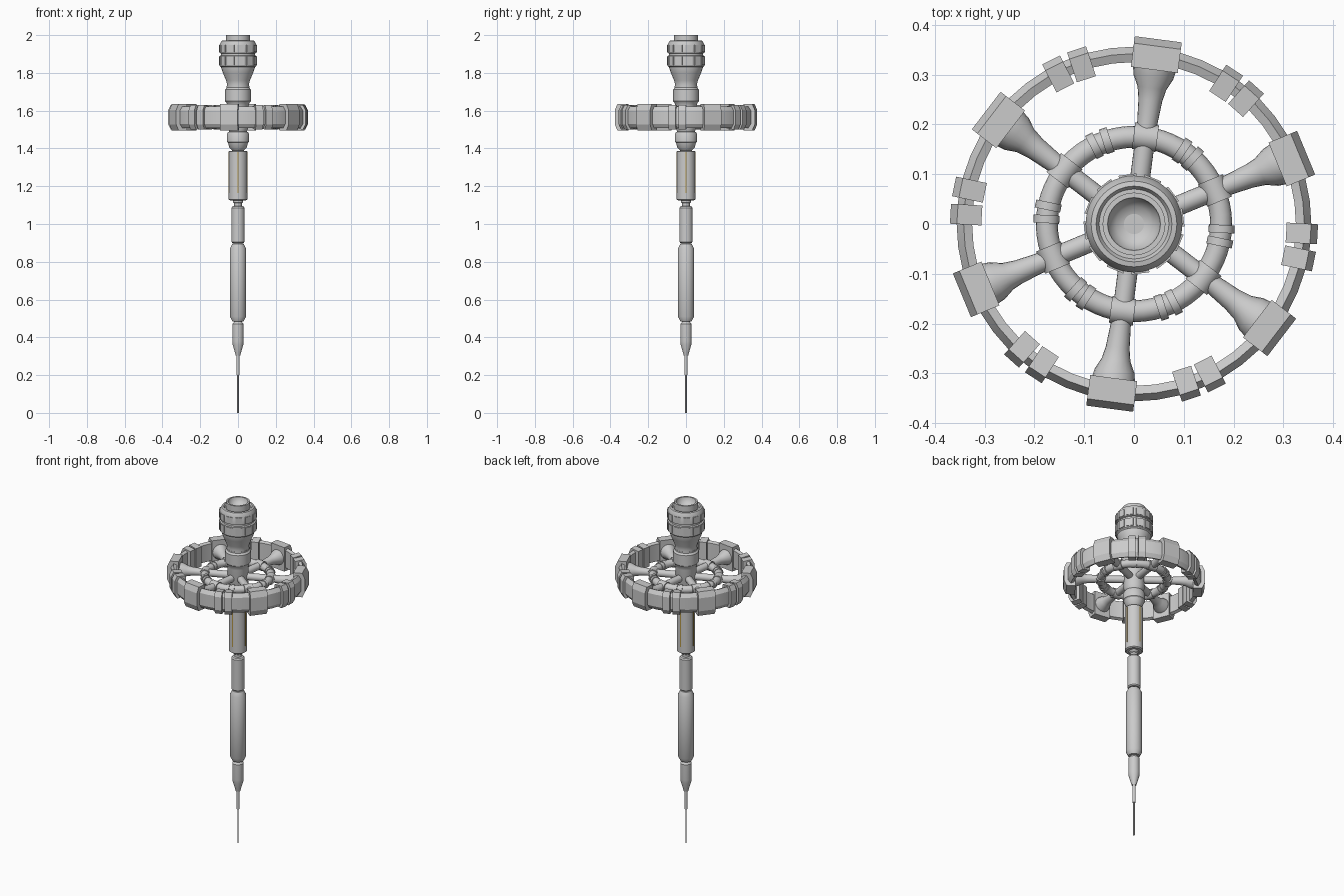
import bpy
import bmesh
from math import cos, sin, pi, radians
from mathutils import Matrix

old = bpy.data.objects.get("Cube")
if old:
    bpy.data.objects.remove(old)


def material(name, rgb):
    m = bpy.data.materials.new(name)
    m.use_nodes = True
    m.diffuse_color = (*rgb, 1)
    m.node_tree.nodes["Principled BSDF"].inputs["Base Color"].default_value = (*rgb, 1)
    return m


HULL = material("hull grey", (0.6, 0.6, 0.6))
GOLD = material("window gold", (0.45, 0.3, 0.06))
RING_Z = 1.565


def finish(name, bm, mat=HULL, smooth=True):
    bmesh.ops.remove_doubles(bm, verts=bm.verts, dist=1e-5)
    bmesh.ops.recalc_face_normals(bm, faces=bm.faces)
    mesh = bpy.data.meshes.new(name)
    bm.to_mesh(mesh)
    bm.free()
    mesh.materials.append(mat)
    ob = bpy.data.objects.new(name, mesh)
    bpy.context.collection.objects.link(ob)
    if smooth:
        bpy.ops.object.select_all(action='DESELECT')
        ob.select_set(True)
        bpy.context.view_layer.objects.active = ob
        bpy.ops.object.shade_smooth_by_angle(angle=radians(32))
    return ob


def lathe(name, profile, segs=32, closed=False, matrix=Matrix(), bm=None):
    """Revolve (radius, height) points around the z axis."""
    own = bm is None
    bm = bm or bmesh.new()
    rings = [[bm.verts.new(matrix @ Matrix.Rotation(2 * pi * i / segs, 4, 'Z')
                           @ Matrix.Translation((r, 0, z)).translation)
              for i in range(segs)] for r, z in profile]
    pairs = list(zip(rings, rings[1:]))
    if closed:
        pairs.append((rings[-1], rings[0]))
    for a, b in pairs:
        for i in range(segs):
            j = (i + 1) % segs
            bm.faces.new((a[i], a[j], b[j], b[i]))
    if not closed:
        bm.faces.new(rings[0])
        bm.faces.new(rings[-1])
    if own:
        return finish(name, bm)


def block(bm, profile, width, matrix):
    """Extrude a (radius, height) outline sideways along the tangent."""
    sides = [[bm.verts.new(matrix @ Matrix.Translation((r, s * width / 2, z)).translation)
              for r, z in profile] for s in (-1, 1)]
    n = len(profile)
    bm.faces.new(sides[0])
    bm.faces.new(sides[1])
    for i in range(n):
        j = (i + 1) % n
        bm.faces.new((sides[0][i], sides[0][j], sides[1][j], sides[1][i]))


def mirrored(half):
    return half + [(r, -z) for r, z in reversed(half)]


def turn(deg, z=RING_Z):
    return Matrix.Translation((0, 0, z)) @ Matrix.Rotation(radians(deg), 4, 'Z')


# Lower spindle
lathe("needle", [(0.004, 0), (0.004, 0.21)], 8)
lathe("needle_socket", [(0.009, 0.2), (0.009, 0.31)], 12)
lathe("lower_cone", [(0.012, 0.305), (0.028, 0.36), (0.03, 0.38), (0.03, 0.47),
                     (0.018, 0.485), (0.018, 0.5)])
lathe("long_module", [(0.03, 0.485), (0.043, 0.51), (0.043, 0.87), (0.03, 0.895),
                      (0.02, 0.9), (0.02, 0.91)])
lathe("middle_module", [(0.03, 0.9), (0.035, 0.906), (0.035, 1.085), (0.03, 1.092),
                        (0.02, 1.095), (0.02, 1.11), (0.026, 1.115), (0.026, 1.14)])
lathe("window_module", [(0.042, 1.125), (0.049, 1.13), (0.049, 1.385), (0.03, 1.388),
                        (0.03, 1.4)])

# Window slits on four sides
bm = bmesh.new()
for k in range(4):
    block(bm, [(0.045, 1.165), (0.0497, 1.165), (0.0497, 1.38), (0.045, 1.38)],
          0.006, turn(90 * k, 0))
finish("window_slits", bm, GOLD, False)

# Hub below, inside and above the wheel
lathe("hub_collar", [(0.032, 1.39), (0.046, 1.405), (0.053, 1.43), (0.059, 1.435),
                     (0.059, 1.475), (0.052, 1.487), (0.045, 1.49), (0.045, 1.5)])
lathe("hub_core", [(0.045, 1.485), (0.055, 1.51), (0.055, 1.62), (0.06, 1.64),
                   (0.068, 1.65), (0.068, 1.712), (0.06, 1.722), (0.06, 1.73)])
lathe("flared_neck", [(0.06, 1.72), (0.058, 1.74), (0.063, 1.76), (0.08, 1.8),
                      (0.09, 1.83), (0.09, 1.85)])
lathe("head", [(0.09, 1.83), (0.097, 1.836), (0.097, 1.89), (0.089, 1.893),
               (0.089, 1.903), (0.097, 1.906), (0.097, 1.95), (0.086, 1.97),
               (0.076, 1.972), (0.07, 1.962), (0.06, 1.962)], 48)
lathe("docking_dish", [(0.063, 1.95), (0.063, 2.0), (0.053, 2.0), (0.05, 1.985),
                       (0.036, 1.968), (0.015, 1.96)])

# Raised plates around the head
bm = bmesh.new()
for k in range(12):
    for low, high in ((1.842, 1.886), (1.91, 1.948)):
        block(bm, [(0.09, low), (0.1, low), (0.1, high), (0.09, high)], 0.036,
              turn(30 * k + 7.5, 0))
finish("head_plates", bm, smooth=False)

# Outer wheel rim
rim = mirrored([(0.325, 0.05), (0.342, 0.057), (0.356, 0.035)])
lathe("outer_rim", rim, 48, True, turn(7.5))

# Rim blocks at the spokes and paired clamps between them
spoke_block = mirrored([(0.312, 0.07), (0.36, 0.07), (0.374, 0.038)])
clamp = mirrored([(0.306, 0.058), (0.355, 0.065), (0.369, 0.038)])
blocks, clamps = bmesh.new(), bmesh.new()
for k in range(6):
    block(blocks, spoke_block, 0.095, turn(22.5 + 60 * k))
    for side in (-1, 1):
        block(clamps, clamp, 0.04, turn(52.5 + 60 * k + side * 4.3))
finish("rim_blocks", blocks, smooth=False)
finish("rim_clamps", clamps, smooth=False)

# Spokes flaring into the rim blocks
spoke = [(0.02, 0.04), (0.02, 0.2), (0.024, 0.25), (0.029, 0.275), (0.04, 0.297),
         (0.044, 0.318)]
bm = bmesh.new()
for k in range(6):
    lathe("", spoke, 20, matrix=turn(22.5 + 60 * k) @ Matrix.Rotation(pi / 2, 4, 'Y'), bm=bm)
finish("spokes", bm)

# Inner ring tube with sleeves at the spokes and paired bands between them
tube = [(0.175 + 0.022 * cos(a * pi / 8), 0.022 * sin(a * pi / 8)) for a in range(16)]
lathe("inner_ring", tube, 60, True, turn(0))
sleeves, bands = bmesh.new(), bmesh.new()
for k in range(6):
    for deg, parts, radius, half, offsets in (
            (22.5, sleeves, 0.027, 0.024, (0,)),
            (52.5, bands, 0.026, 0.008, (-4.3, 4.3))):
        for off in offsets:
            place = (turn(deg + off + 60 * k) @ Matrix.Translation((0.176, 0, 0))
                     @ Matrix.Rotation(pi / 2, 4, 'X'))
            lathe("", [(radius, -half), (radius, half)], 16, matrix=place, bm=parts)
finish("inner_ring_sleeves", sleeves)
finish("inner_ring_bands", bands)
